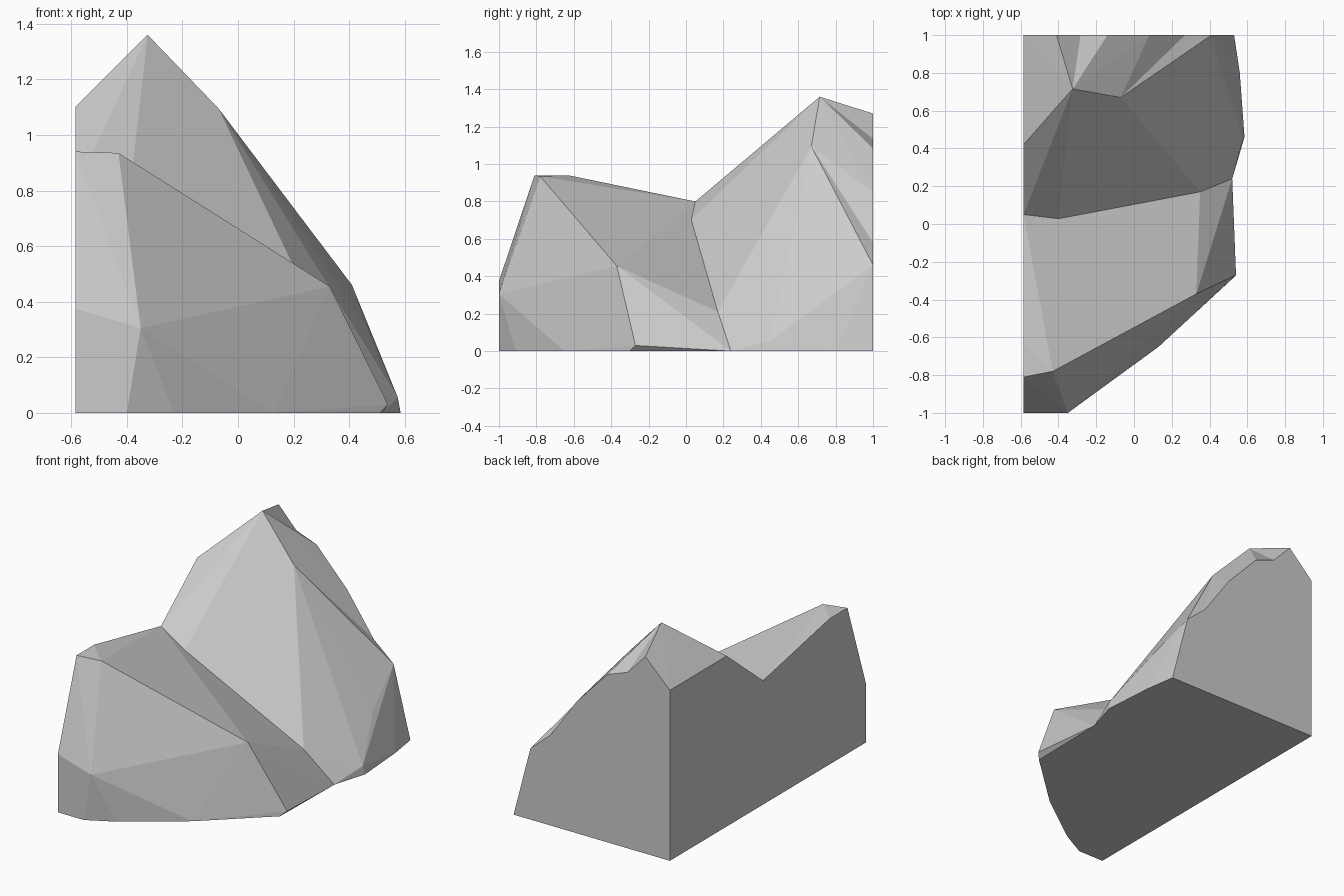
import bpy, bmesh, math
from mathutils import Vector

if "Cube" in bpy.data.objects:
    bpy.data.objects.remove(bpy.data.objects["Cube"])

LEFT, BACK = -0.585, 1.0          # the two flat cut planes

# valley line shared by the two boulders
SEAM = [(LEFT, .05, .8), (-.4, .025, .70), (.35, .17, .21), (.52, .24, 0), (LEFT, .05, 0)]

# low front boulder: crown, shoulder, nose, foot
FRONT = [(-.43, -.78, .935), (LEFT, -.81, .94), (LEFT, -.63, .94), (LEFT, -.1, .83),
         (.33, -.37, .455), (-.35, -1, .305), (LEFT, -1, .375), (LEFT, -1, 0),
         (-.4, -1, 0), (-.23, -.91, 0), (.13, -.65, 0), (.51, -.3, 0), (.54, -.27, .03)]

# tall rear boulder: summit, shoulders, right foot
REAR = [(-.325, .715, 1.36), (-.07, .67, 1.095), (-.46, .6, 1.22), (LEFT, .42, 1.1),
        (.47, .71, .295), (.585, .46, 0), (.575, .45, .055), (.56, .8, 0), (.56, .65, 0)]
# outline of the back cut (x, z)
REAR += [(x, BACK, z) for x, z in [(LEFT, 0), (.53, 0), (.43, .29), (.41, .46), (.08, .85),
                                   (-.14, 1.083), (-.41, 1.27), (LEFT, 1.1)]]

bm = bmesh.new()


def boulder(points):
    """Convex lump, left open where it meets the other boulder."""
    verts = [bm.verts.new(p) for p in points + SEAM]
    seam = set(verts[len(points):])
    res = bmesh.ops.convex_hull(bm, input=verts)
    inner = [f for f in bm.faces if all(v in seam for v in f.verts)]
    bmesh.ops.delete(bm, geom=inner, context='FACES')
    loose = [v for v in bm.verts if not v.link_faces]
    bmesh.ops.delete(bm, geom=loose, context='VERTS')


def notch(a, b, p):
    """Split the rim edge a-b and pull the new corner to p."""
    a, b = Vector(a), Vector(b)
    near = lambda v, q: (v.co - q).length < .01
    for e in bm.edges:
        v, w = e.verts
        if (near(v, a) and near(w, b)) or (near(v, b) and near(w, a)):
            _, new = bmesh.utils.edge_split(e, v, .5)
            new.co = p
            return


boulder(FRONT)
boulder(REAR)
bmesh.ops.remove_doubles(bm, verts=bm.verts[:], dist=.001)
bmesh.ops.dissolve_limit(bm, angle_limit=math.radians(.5), verts=bm.verts[:], edges=bm.edges[:])

# chipped notches along the cut rims
notch((-.14, 1, 1.083), (.08, 1, .85), (-.07, 1, .90))
notch((-.41, 1, 1.27), (-.14, 1, 1.083), (-.283, 1, 1.135))
notch((.08, 1, .85), (.41, 1, .46), (.27, 1, .58))
notch((LEFT, -.63, .94), (LEFT, -.1, .83), (LEFT, -.25, .83))

bmesh.ops.triangulate(bm, faces=bm.faces[:])
bmesh.ops.recalc_face_normals(bm, faces=bm.faces[:])

mesh = bpy.data.meshes.new("rock_corner")
bm.to_mesh(mesh)
bm.free()
bpy.context.collection.objects.link(bpy.data.objects.new("rock_corner", mesh))
